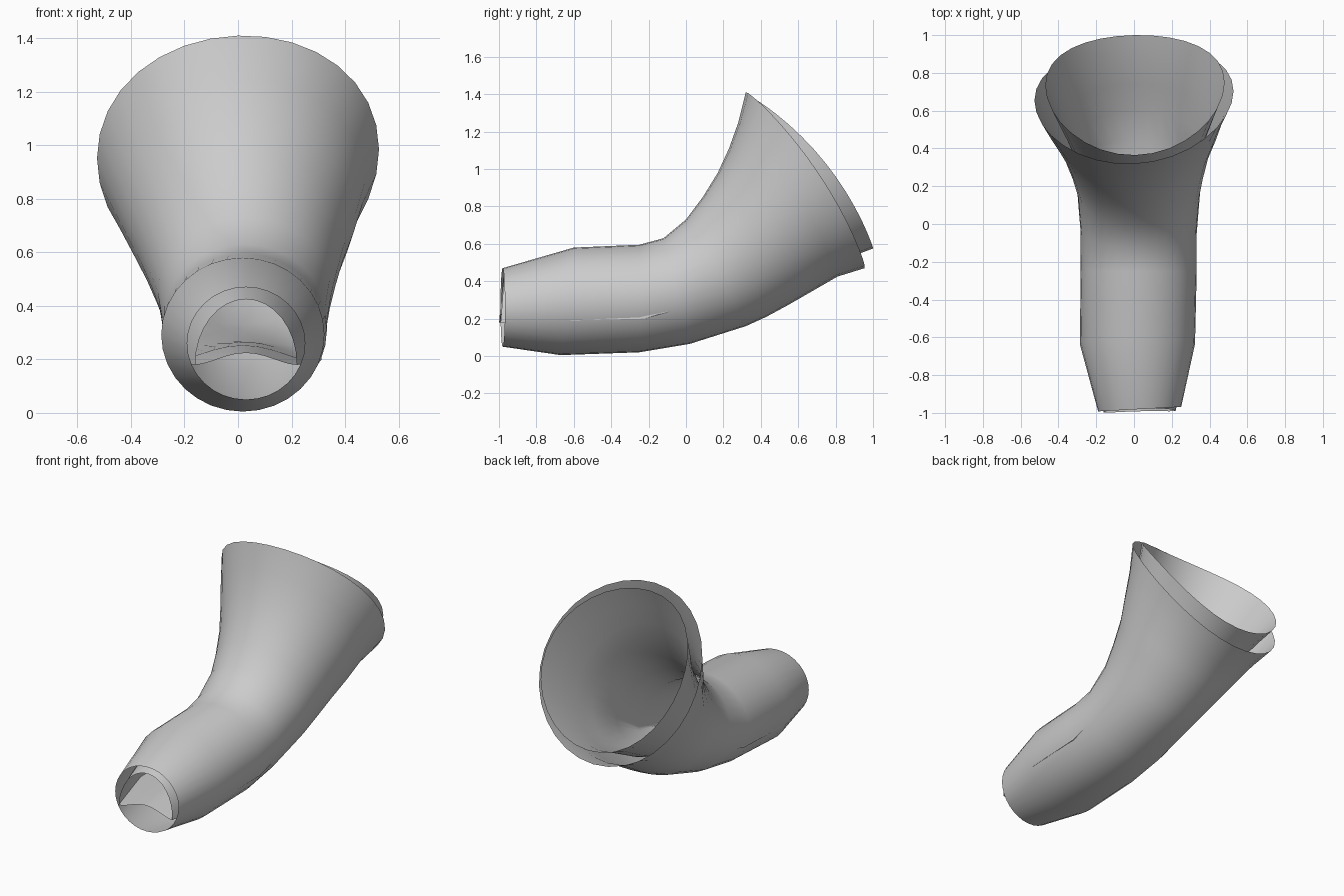
import bpy
import bmesh
import math
from mathutils import Vector

if "Cube" in bpy.data.objects:
    bpy.data.objects.remove(bpy.data.objects["Cube"])

grey = bpy.data.materials.new("plain grey")
grey.diffuse_color = (0.6, 0.6, 0.6, 1)
grey.use_nodes = True
grey.node_tree.nodes["Principled BSDF"].inputs["Base Color"].default_value = grey.diffuse_color


def loft(name, sections, sides, shape, flip=False):
    """Open tube through sections: (top y,z), (bottom y,z), centre x, half width, bulge, skew, floor."""
    bm = bmesh.new()
    rings = []
    for top, bottom, cx, hw, bulge, skew, floor in sections:
        top, bottom = Vector((0, *top)), Vector((0, *bottom))
        half = (top - bottom) / 2
        mid = (top + bottom) / 2
        along = Vector((0, half.z, -half.y)).normalized()
        ring = []
        for i in range(sides):
            a = 2 * math.pi * i / sides
            s, c = shape(math.sin(a), math.cos(a), floor)
            p = mid + half * c + along * (bulge * s * s + skew * s)
            p.x = cx + hw * s
            ring.append(bm.verts.new(p))
        rings.append(ring)
    for r, q in zip(rings, rings[1:]):
        for i in range(sides):
            j = (i + 1) % sides
            bm.faces.new((r[i], r[j], q[j], q[i]))
    bmesh.ops.recalc_face_normals(bm, faces=bm.faces)
    if flip:
        bmesh.ops.reverse_faces(bm, faces=bm.faces)
    mesh = bpy.data.meshes.new(name)
    bm.to_mesh(mesh)
    bm.free()
    mesh.materials.append(grey)
    obj = bpy.data.objects.new(name, mesh)
    bpy.context.collection.objects.link(obj)
    bpy.context.view_layer.objects.active = obj
    obj.select_set(True)
    bpy.ops.object.shade_smooth_by_angle(angle=math.radians(40))
    obj.select_set(False)


def round_shape(s, c, floor):
    return s, c


def arched_shape(s, c, floor):
    """Round above, flattened with a low hump below where floor is 1."""
    if c < 0:
        flat = -1 + 0.36 * (1 - s * s) ** 2
        c = c * (1 - floor) + flat * floor
    elif floor:
        c = -floor + (1 + floor) * c
    return s, c


# Outer sleeve: narrow cuff, bent elbow, flared bell
sleeve = [
    ((-0.98, 0.47), (-0.98, 0.05), 0.03, 0.22, 0, 0.012, 0),
    ((-0.60, 0.58), (-0.67, 0.005), 0.018, 0.305, 0, 0, 0),
    ((-0.25, 0.595), (-0.25, 0.02), 0.025, 0.307, 0, 0, 0),
    ((-0.12, 0.63), (0.02, 0.065), 0.025, 0.307, 0, 0, 0),
    ((0.00, 0.73), (0.32, 0.16), 0.025, 0.325, 0.01, 0, 0),
    ((0.09, 0.85), (0.43, 0.21), 0.02, 0.35, 0.01, 0, 0),
    ((0.17, 0.98), (0.55, 0.275), 0.015, 0.385, 0.02, 0.01, 0),
    ((0.23, 1.11), (0.68, 0.35), 0.01, 0.43, 0.02, 0.015, 0),
    ((0.28, 1.25), (0.81, 0.425), 0, 0.475, 0.03, 0.02, 0),
    ((0.32, 1.41), (0.955, 0.47), 0, 0.527, 0.05, 0.03, 0),
]
loft("outer_sleeve", sleeve, 32, round_shape)

# Inner lining: arched over a raised floor in the arm, round in the bell
lining = [
    ((-0.975, 0.425), (-0.995, 0.18), 0.03, 0.19, 0, 0.004, 1),
    ((-0.60, 0.54), (-0.62, 0.19), 0.018, 0.285, 0, 0, 1),
    ((-0.24, 0.565), (-0.22, 0.20), 0.025, 0.288, 0, 0, 1),
    ((-0.10, 0.61), (0.06, 0.22), 0.025, 0.288, 0, 0, 0.7),
    ((0.03, 0.72), (0.33, 0.28), 0.025, 0.30, 0.01, 0, 0.3),
    ((0.12, 0.84), (0.45, 0.33), 0.02, 0.32, 0.01, 0, 0),
    ((0.20, 0.98), (0.60, 0.39), 0.015, 0.345, 0.02, 0, 0),
    ((0.26, 1.11), (0.74, 0.46), 0.01, 0.385, 0.03, 0, 0),
    ((0.31, 1.24), (0.88, 0.53), 0.005, 0.43, 0.05, 0, 0),
    ((0.365, 1.375), (1.0, 0.575), 0.005, 0.475, 0.075, 0.01, 0),
]
loft("inner_lining", lining, 32, arched_shape, flip=True)
